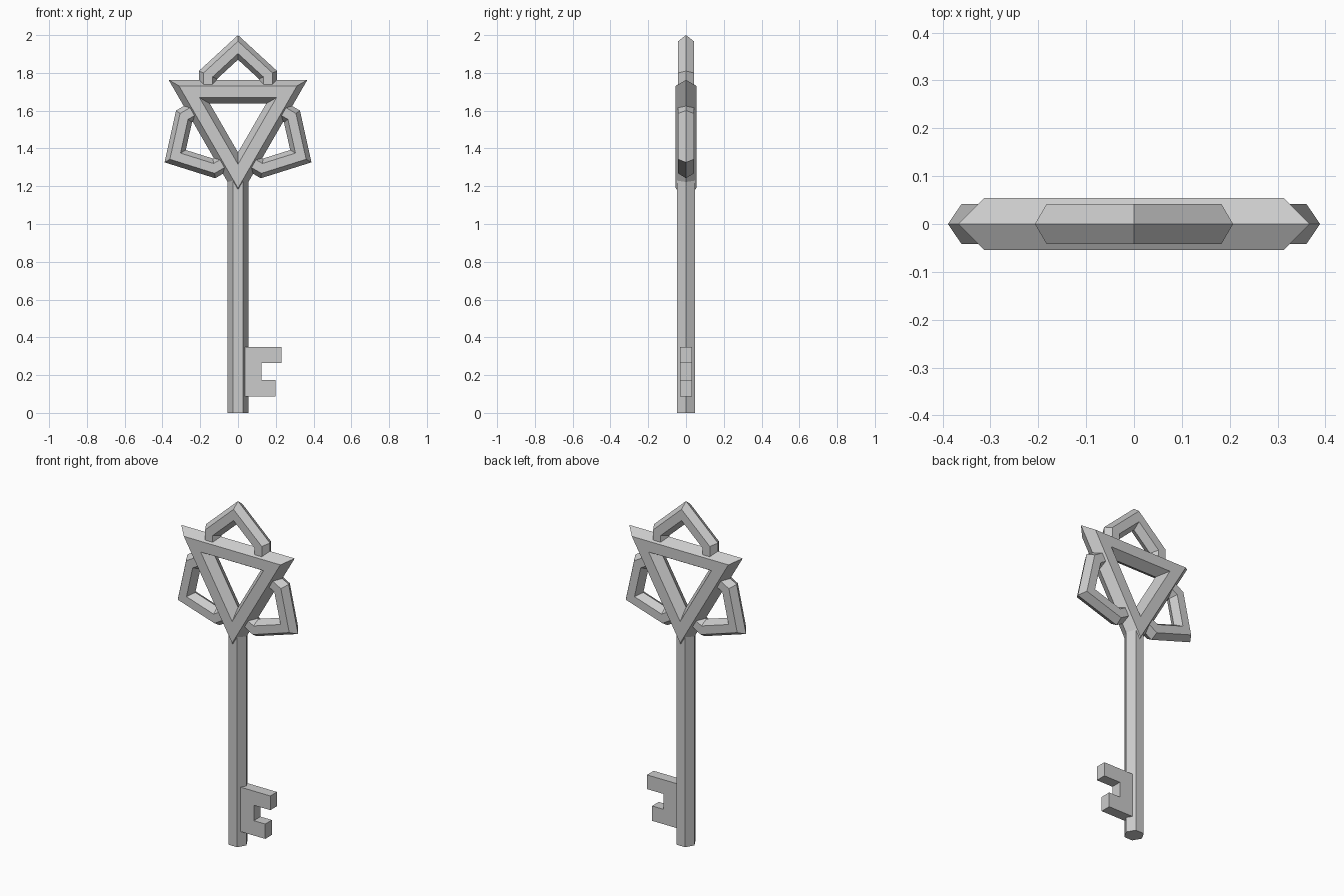
import bpy, bmesh, math
from mathutils import Vector, Matrix

if "Cube" in bpy.data.objects:
    bpy.data.objects.remove(bpy.data.objects["Cube"])

CENTRE = Vector((0, 0, 1.551))   # middle of the triangular bow


def finish(name, bm):
    bmesh.ops.recalc_face_normals(bm, faces=bm.faces)
    mesh = bpy.data.meshes.new(name)
    bm.to_mesh(mesh)
    bm.free()
    obj = bpy.data.objects.new(name, mesh)
    bpy.context.collection.objects.link(obj)
    return obj


def hex_sweep(name, path, radius, closed, matrix):
    """Sweep a hexagon along a mitred path in the xz plane."""
    bm = bmesh.new()
    pts = [Vector(p) for p in path]
    n = len(pts)
    rings = []
    for i, p in enumerate(pts):
        before = (p - pts[i - 1]).normalized() if closed or i > 0 else None
        after = (pts[(i + 1) % n] - p).normalized() if closed or i < n - 1 else None
        before, after = before or after, after or before
        na, nb = Vector((-before.y, before.x)), Vector((-after.y, after.x))
        miter = (na + nb) / (1 + na.dot(nb))
        ring = []
        for k in range(6):
            a = k * math.pi / 3
            q = p + miter * radius * math.cos(a)
            ring.append(bm.verts.new(matrix @ Vector((q.x, radius * math.sin(a), q.y))))
        rings.append(ring)
    for i in range(n if closed else n - 1):
        r, s = rings[i], rings[(i + 1) % n]
        for k in range(6):
            j = (k + 1) % 6
            bm.faces.new((r[k], r[j], s[j], s[k]))
    if not closed:
        bm.faces.new(rings[0])
        bm.faces.new(rings[-1])
    return finish(name, bm)


def prism(name, points, direction):
    """Extrude a flat outline along a direction."""
    bm = bmesh.new()
    face = bm.faces.new([bm.verts.new(p) for p in points])
    new = bmesh.ops.extrude_face_region(bm, geom=[face])["geom"]
    bmesh.ops.translate(bm, vec=direction, verts=[v for v in new if isinstance(v, bmesh.types.BMVert)])
    return finish(name, bm)


# Hexagonal shaft
prism("shaft", [(0.055 * math.cos(k * math.pi / 3), 0.055 * math.sin(k * math.pi / 3), 0)
                for k in range(6)], (0, 0, 1.25))

# Two-toothed bit
bit = [(0, 0.088), (0.198, 0.088), (0.198, 0.175), (0.124, 0.175),
       (0.124, 0.265), (0.231, 0.265), (0.231, 0.348), (0, 0.348)]
prism("bit", [(x, -0.031, z) for x, z in bit], (0, 0.062, 0))

# Triangular bow, point down
place = Matrix.Translation(CENTRE)
corners = [(0.298 * math.cos(a), 0.298 * math.sin(a))
           for a in (math.radians(d) for d in (30, 150, 270))]
hex_sweep("bow_triangle", corners, 0.063, True, place)

# Three pointed loops, one on each side of the triangle
loop = [(-0.159, 0.15), (-0.159, 0.238), (0, 0.384), (0.159, 0.238), (0.159, 0.15)]
for i, side in enumerate(("top", "right", "left")):
    turn = Matrix.Rotation(math.radians(120 * i), 4, 'Y')
    hex_sweep("bow_loop_" + side, loop, 0.048, False, place @ turn)
